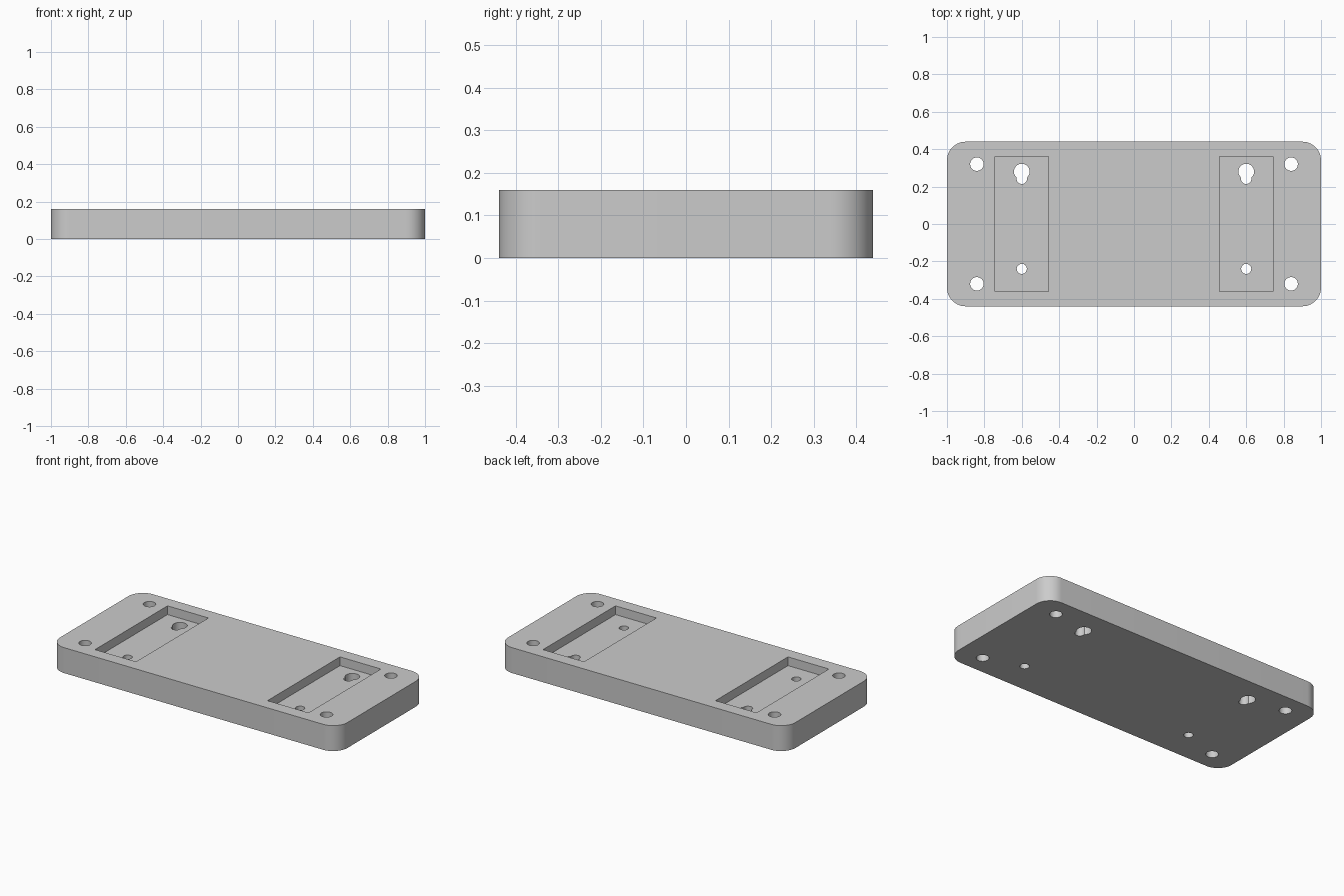
import bpy
import bmesh
import math

LENGTH, WIDTH, HEIGHT = 2.0, 0.88, 0.16
CORNER = 0.1
POCKET_X, POCKET_DEPTH = 0.6, 0.055

default = bpy.data.objects.get("Cube")
if default:
    bpy.data.objects.remove(default, do_unlink=True)

grey = bpy.data.materials.new("plain grey")
grey.use_nodes = True
colour = (0.6, 0.6, 0.6, 1)
grey.diffuse_color = colour
grey.node_tree.nodes["Principled BSDF"].inputs["Base Color"].default_value = colour


def make_object(name, bm):
    mesh = bpy.data.meshes.new(name)
    bm.to_mesh(mesh)
    bm.free()
    mesh.materials.append(grey)
    obj = bpy.data.objects.new(name, mesh)
    bpy.context.collection.objects.link(obj)
    return obj


def box(name, size, centre):
    bm = bmesh.new()
    bmesh.ops.create_cube(bm, size=1)
    bmesh.ops.scale(bm, vec=size, verts=bm.verts)
    bmesh.ops.translate(bm, vec=centre, verts=bm.verts)
    return make_object(name, bm)


def cylinder(name, x, y, radius):
    bm = bmesh.new()
    bmesh.ops.create_cone(bm, cap_ends=True, segments=48, radius1=radius,
                          radius2=radius, depth=HEIGHT * 3)
    bmesh.ops.translate(bm, vec=(x, y, HEIGHT / 2), verts=bm.verts)
    return make_object(name, bm)


def cut(target, cutter):
    cutter.hide_render = True
    mod = target.modifiers.new("cut", "BOOLEAN")
    mod.operation = "DIFFERENCE"
    mod.solver = "EXACT"
    mod.object = cutter
    bpy.context.view_layer.objects.active = target
    bpy.ops.object.modifier_apply(modifier=mod.name)
    bpy.data.objects.remove(cutter, do_unlink=True)


# Plate with rounded vertical corners
plate = box("mounting_plate", (LENGTH, WIDTH, HEIGHT), (0, 0, HEIGHT / 2))
bm = bmesh.new()
bm.from_mesh(plate.data)
uprights = [e for e in bm.edges
            if abs(e.verts[0].co.z - e.verts[1].co.z) > HEIGHT / 2]
bmesh.ops.bevel(bm, geom=uprights, offset=CORNER, segments=14,
                profile=0.5, affect="EDGES")
bm.to_mesh(plate.data)
bm.free()

for side in (-1, 1):
    x = side * POCKET_X
    # Rectangular pocket in the top
    cut(plate, box("pocket_cutter", (0.285, 0.72, POCKET_DEPTH * 2),
                   (x, 0, HEIGHT)))
    # Keyhole: round head with a narrower slot end
    cut(plate, cylinder("keyhole_head_cutter", x, 0.28, 0.042))
    cut(plate, cylinder("keyhole_end_cutter", x, 0.242, 0.028))
    cut(plate, box("keyhole_slot_cutter", (0.056, 0.038, HEIGHT * 3),
                   (x, 0.261, HEIGHT / 2)))
    # Small screw hole
    cut(plate, cylinder("screw_hole_cutter", x, -0.24, 0.027))
    # Corner holes
    for end in (-1, 1):
        cut(plate, cylinder("corner_hole_cutter", side * 0.84, end * 0.32, 0.036))

# Smooth curved walls, sharp rims
bpy.ops.object.select_all(action="DESELECT")
plate.select_set(True)
bpy.context.view_layer.objects.active = plate
bpy.ops.object.shade_smooth_by_angle(angle=math.radians(30))
